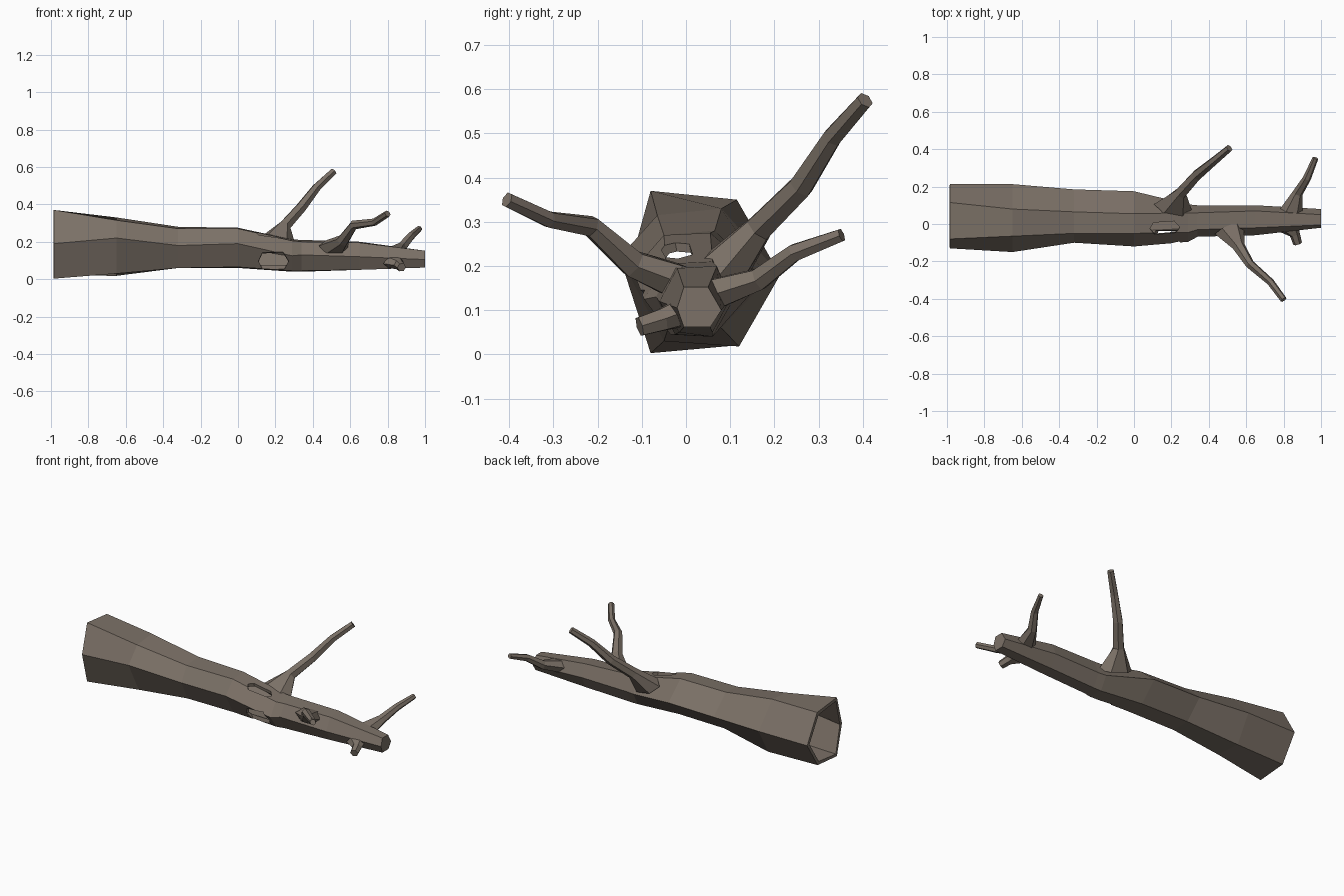
import bpy, bmesh, math
from mathutils import Vector, Matrix

if "Cube" in bpy.data.objects:
    bpy.data.objects.remove(bpy.data.objects["Cube"])

bark = bpy.data.materials.new("bark")
bark.diffuse_color = (0.2, 0.165, 0.135, 1)
bark.use_nodes = True
bark.node_tree.nodes["Principled BSDF"].inputs["Base Color"].default_value = bark.diffuse_color


def loft(name, rings, cap_start=True):
    """Bridge consecutive point rings into a flat-shaded tube."""
    bm = bmesh.new()
    vs = [[bm.verts.new(p) for p in r] for r in rings]
    n = len(vs[0])
    for a, b in zip(vs, vs[1:]):
        for i in range(n):
            j = (i + 1) % n
            bm.faces.new((a[i], a[j], b[j], b[i]))
    bm.faces.new(vs[-1])
    if cap_start:
        bm.faces.new(vs[0][::-1])
    bmesh.ops.recalc_face_normals(bm, faces=bm.faces)
    if not cap_start:  # open tube: make sure the far cap points outward
        bm.faces.ensure_lookup_table()
        if bm.faces[-1].normal.x < 0:
            bmesh.ops.reverse_faces(bm, faces=bm.faces)
    me = bpy.data.meshes.new(name)
    bm.to_mesh(me)
    bm.free()
    me.materials.append(bark)
    ob = bpy.data.objects.new(name, me)
    bpy.context.collection.objects.link(ob)
    return ob


def branch(name, path, flare=1.0, sides=6):
    """Tapered crooked branch; path = (x, y, z, radius), flare widens the base along the trunk."""
    pts = [Vector(p[:3]) for p in path]
    rings = []
    for k, p in enumerate(pts):
        d = (pts[min(k + 1, len(pts) - 1)] - pts[max(k - 1, 0)]).normalized()
        u = (Vector((1, 0, 0)) - d * d.x).normalized()
        v = d.cross(u)
        r = path[k][3]
        ru = r * (flare if k == 0 else 1)
        rings.append([p + u * ru * math.cos(t) + v * r * math.sin(t)
                      for t in (math.tau * i / sides for i in range(sides))])
    return loft(name, rings)


# Trunk: irregular hexagonal sections (y, z) along x
sections = [
    (-0.985, [(-.08, .37), (.115, .35), (.213, .18), (.11, .02), (-.08, .003), (-.13, .19)]),
    (-0.65, [(-.065, .315), (.08, .33), (.213, .18), (.12, .018), (-.05, .03), (-.15, .22)]),
    (-0.32, [(-.05, .27), (.065, .28), (.185, .17), (.08, .06), (-.04, .06), (-.10, .18)]),
    (0.0, [(-.05, .27), (.055, .275), (.175, .17), (.07, .06), (-.05, .065), (-.12, .19)]),
    (0.29, [(-.045, .205), (.06, .212), (.105, .12), (.06, .04), (-.035, .045), (-.095, .125)]),
    (0.34, [(-.03, .2), (.06, .21), (.10, .12), (.06, .04), (-.025, .045), (-.068, .13)]),
    (0.65, [(-.02, .195), (.07, .2), (.10, .125), (.06, .05), (-.015, .05), (-.06, .12)]),
    (1.0, [(-.005, .152), (.05, .152), (.08, .1), (.055, .062), (-.005, .062), (-.02, .105)]),
]
trunk = loft("trunk", [[(x, y, z) for y, z in s] for x, s in sections], cap_start=False)

# Hollow the trunk
wall = trunk.modifiers.new("wall", 'SOLIDIFY')
wall.thickness = 0.022
wall.offset = -1
bpy.context.view_layer.objects.active = trunk
bpy.ops.object.modifier_apply(modifier=wall.name)

# Knot holes: one on top, one on the front
for centre, tilt, half_w in (((.165, -.022, .24), 10, .034), ((.19, -.09, .10), 80, .044)):
    m = Matrix.Translation(centre) @ Matrix.Rotation(math.radians(tilt), 4, 'X')
    hexagon = [(.08, 0), (.05, 1), (-.06, .9), (-.08, 0), (-.055, -1), (.06, -.8)]
    cutter = loft("knot_cutter", [[m @ Vector((x, y * half_w, h)) for x, y in hexagon]
                                  for h in (-.06, .08)])
    cutter.hide_render = True
    cut = trunk.modifiers.new("hole", 'BOOLEAN')
    cut.operation = 'DIFFERENCE'
    cut.solver = 'EXACT'
    cut.object = cutter
    bpy.ops.object.modifier_apply(modifier=cut.name)
    bpy.data.objects.remove(cutter)

# Branches
branch("tall_back_branch", [(.21, .085, .19, .06), (.25, .165, .285, .034), (.335, .26, .38, .03),
                            (.42, .33, .49, .024), (.51, .405, .575, .02)], flare=1.8)
branch("front_branch", [(.51, -.02, .165, .045), (.56, -.12, .205, .034), (.62, -.215, .29, .025),
                        (.73, -.31, .305, .02), (.8, -.405, .35, .018)], flare=1.9)
branch("back_tip_branch", [(.84, .06, .135, .04), (.875, .165, .17, .028), (.925, .245, .23, .022),
                           (.97, .352, .27, .016)], flare=1.6)
branch("front_stub", [(.83, -.01, .095, .035), (.86, -.055, .078, .028), (.875, -.105, .063, .024)],
       flare=1.8)
